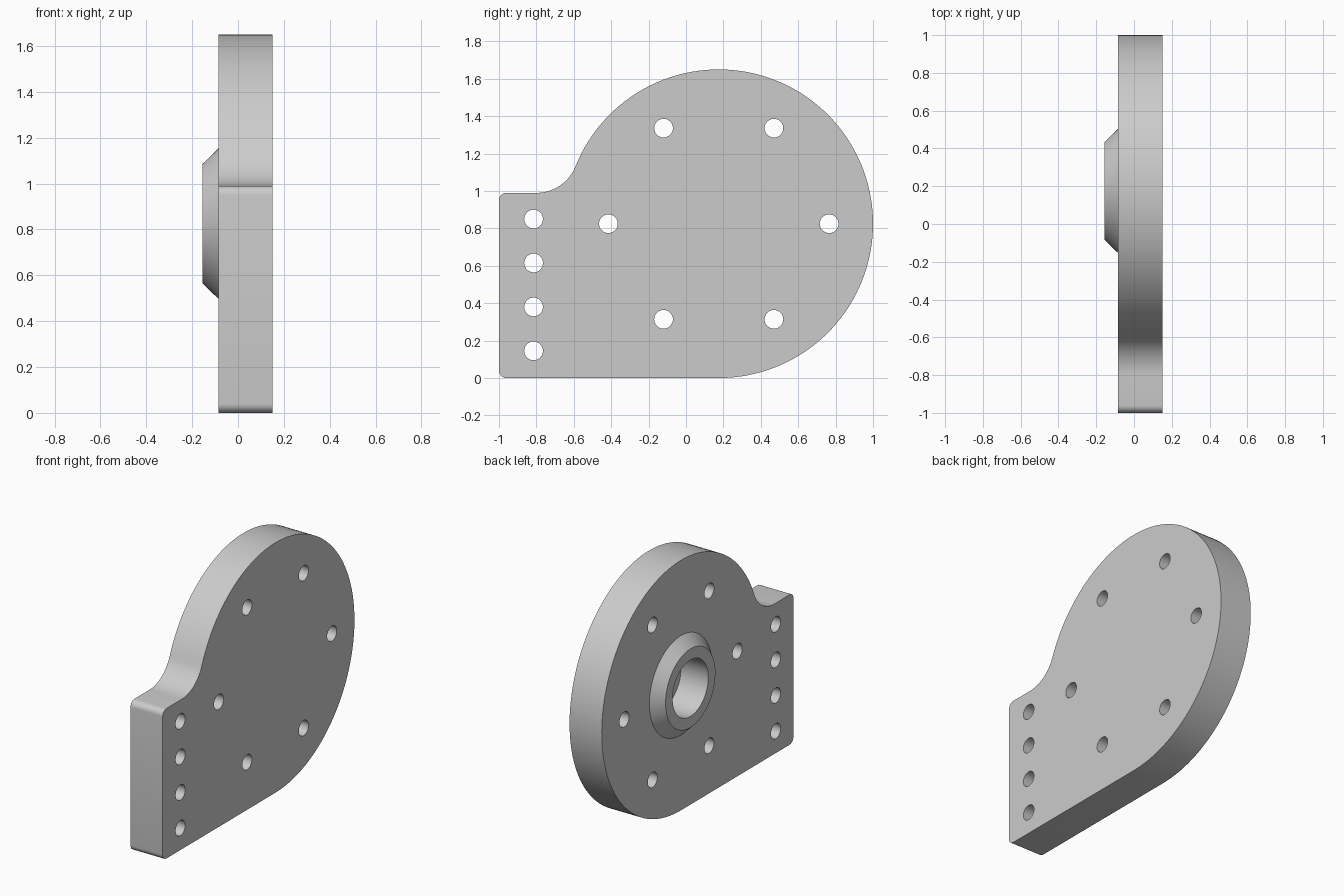
import bpy, bmesh
from math import sin, cos, pi, radians, atan2, hypot
from mathutils import Matrix

cube = bpy.data.objects.get("Cube")
if cube:
    bpy.data.objects.remove(cube)

X_BACK, X_FACE, X_BOSS = -0.085, 0.15, -0.155   # plate sides and boss tip
CY, CZ, R = 0.175, 0.825, 0.825                 # round lobe
SHELF = 0.99                                    # height of the mounting tab

steel = bpy.data.materials.new("grey_metal")
GREY = (0.6, 0.6, 0.6, 1)
steel.diffuse_color = GREY
steel.use_nodes = True
steel.node_tree.nodes["Principled BSDF"].inputs["Base Color"].default_value = GREY


def arc(cy, cz, r, start, end, n):
    return [(cy + r * cos(start + (end - start) * i / n),
             cz + r * sin(start + (end - start) * i / n)) for i in range(n + 1)]


def make_object(name, bm):
    bmesh.ops.recalc_face_normals(bm, faces=bm.faces)
    mesh = bpy.data.meshes.new(name)
    bm.to_mesh(mesh)
    bm.free()
    mesh.materials.append(steel)
    obj = bpy.data.objects.new(name, mesh)
    bpy.context.collection.objects.link(obj)
    return obj


def add_cone(bm, y, z, x0, x1, r0, r1, n):
    """Cone or cylinder along x, from radius r0 at x0 to r1 at x1."""
    place = Matrix.Translation(((x0 + x1) / 2, y, z)) @ Matrix.Rotation(pi / 2, 4, "Y")
    bmesh.ops.create_cone(bm, cap_ends=True, segments=n, radius1=r0, radius2=r1,
                          depth=x1 - x0, matrix=place)


def combine(target, tool, operation):
    mod = target.modifiers.new(operation.lower(), "BOOLEAN")
    mod.operation, mod.object, mod.solver = operation, tool, "EXACT"
    bpy.context.view_layer.objects.active = target
    bpy.ops.object.modifier_apply(modifier=mod.name)
    bpy.data.objects.remove(tool)


# Plate: round lobe blended into a square tab by a concave fillet
corner = 0.04
fy, fr = -0.8, 0.225
fz = SHELF + fr
toward = atan2(CZ - fz, CY - fy)
outline = arc(CY, CZ, R, -pi / 2, toward + pi, 90)
outline += arc(fy, fz, fr, toward, -pi / 2, 16)[1:]
outline += arc(-1 + corner, SHELF - corner, corner, pi / 2, pi, 6)
outline += arc(-1 + corner, corner, corner, pi, 1.5 * pi, 6)
bm = bmesh.new()
base = bm.faces.new([bm.verts.new((X_BACK, y, z)) for y, z in outline])
side = bmesh.ops.extrude_face_region(bm, geom=[base], use_keep_orig=True)
verts = [v for v in side["geom"] if isinstance(v, bmesh.types.BMVert)]
bmesh.ops.translate(bm, verts=verts, vec=(X_FACE - X_BACK, 0, 0))
plate = make_object("mounting_plate", bm)

# Tapered boss on the back side, sunk a little into the plate
bm = bmesh.new()
sink = 0.02
add_cone(bm, CY, CZ, X_BOSS, X_BACK + sink, 0.26, 0.328 + sink * 0.97, 64)
combine(plate, make_object("boss", bm), "UNION")

# Blind bore, ring of bolt holes and column of tab holes
bm = bmesh.new()
add_cone(bm, CY, CZ, X_BOSS - 0.1, X_BOSS + 0.2, 0.186, 0.186, 64)
holes = [(CY + 0.59 * cos(i * pi / 3), CZ + 0.59 * sin(i * pi / 3)) for i in range(6)]
holes += [(-0.815, 0.145 + 0.235 * i) for i in range(4)]
for y, z in holes:
    add_cone(bm, y, z, X_BACK - 0.1, X_FACE + 0.1, 0.05, 0.05, 32)
combine(plate, make_object("hole_cutter", bm), "DIFFERENCE")

plate.select_set(True)
bpy.context.view_layer.objects.active = plate
bpy.ops.object.shade_smooth_by_angle(angle=radians(30))
